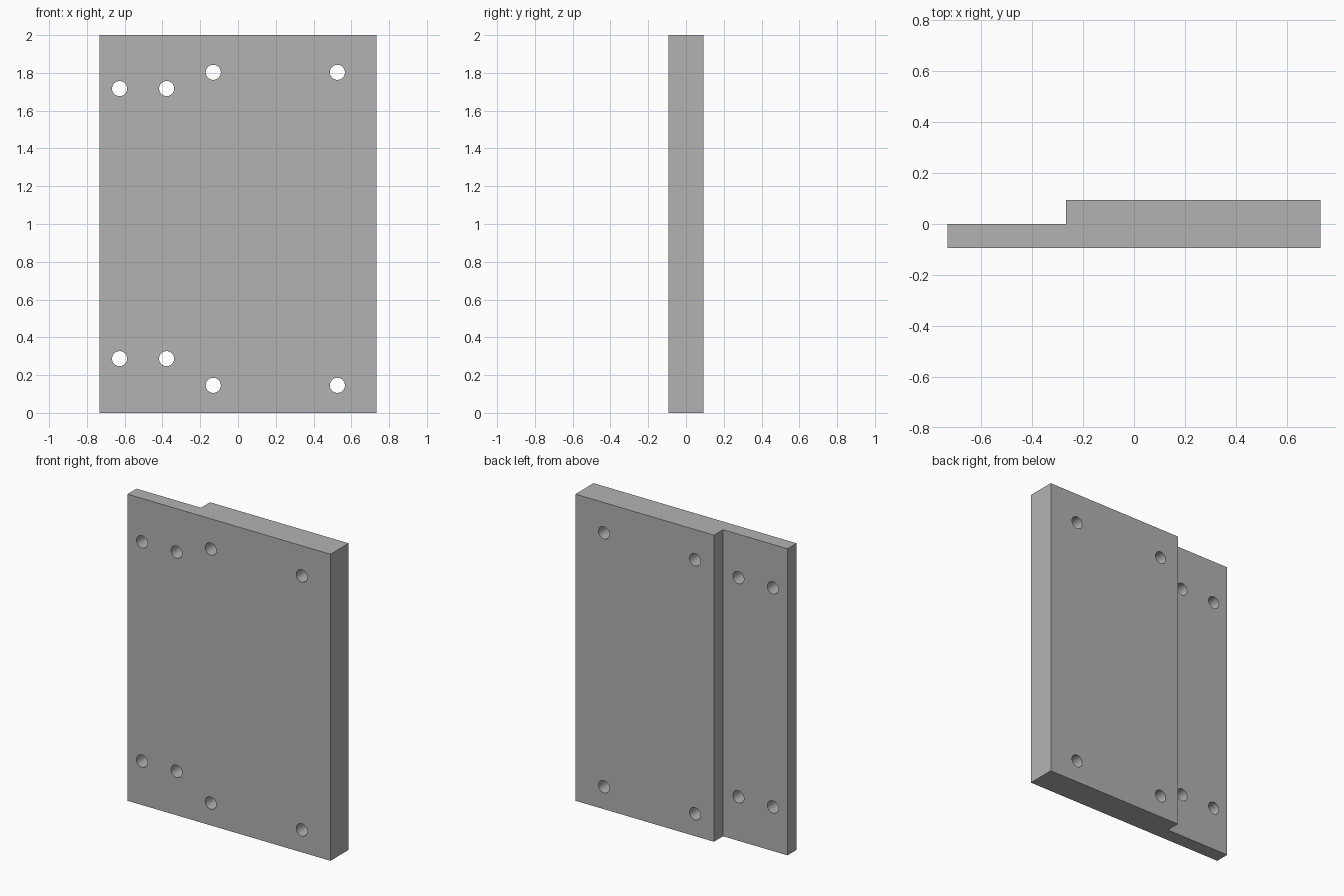
import bpy
import bmesh
from math import radians
from mathutils import Matrix

HEIGHT = 2.0
HALF_W = 0.733
HALF_T = 0.0935
STEP_X = -0.267
HOLE_R = 0.04

cube = bpy.data.objects.get("Cube")
if cube:
    bpy.data.objects.remove(cube, do_unlink=True)

grey = bpy.data.materials.new("plain grey")
grey.use_nodes = True
colour = (0.448, 0.448, 0.448, 1)
grey.diffuse_color = colour
grey.node_tree.nodes["Principled BSDF"].inputs["Base Color"].default_value = colour


def add_object(name, bm):
    bmesh.ops.recalc_face_normals(bm, faces=bm.faces)
    mesh = bpy.data.meshes.new(name)
    bm.to_mesh(mesh)
    bm.free()
    mesh.materials.append(grey)
    obj = bpy.data.objects.new(name, mesh)
    bpy.context.collection.objects.link(obj)
    return obj


# Stepped plate: a plan profile extruded upward
profile = [(-HALF_W, -HALF_T), (HALF_W, -HALF_T), (HALF_W, HALF_T),
           (STEP_X, HALF_T), (STEP_X, 0), (-HALF_W, 0)]
bm = bmesh.new()
base = bm.faces.new([bm.verts.new((x, y, 0)) for x, y in profile])
top = bmesh.ops.extrude_face_region(bm, geom=[base])["geom"]
bmesh.ops.translate(bm, vec=(0, 0, HEIGHT),
                    verts=[v for v in top if isinstance(v, bmesh.types.BMVert)])
plate = add_object("stepped_plate", bm)

# Drill cylinders: two rows on the thin flange, two on the thick body
holes = [(x, z) for x in (-0.627, -0.378) for z in (0.287, 1.717)]
holes += [(x, z) for x in (-0.131, 0.526) for z in (0.146, 1.803)]
bm = bmesh.new()
for x, z in holes:
    bmesh.ops.create_cone(bm, cap_ends=True, segments=32, radius1=HOLE_R,
                          radius2=HOLE_R, depth=0.5,
                          matrix=Matrix.Translation((x, 0, z)) @ Matrix.Rotation(radians(90), 4, "X"))
drills = add_object("hole_cutters", bm)
drills.hide_render = True

# Cut the holes, then remove the cutters
cut = plate.modifiers.new("holes", "BOOLEAN")
cut.operation = "DIFFERENCE"
cut.solver = "EXACT"
cut.object = drills
bpy.ops.object.select_all(action="DESELECT")
plate.select_set(True)
bpy.context.view_layer.objects.active = plate
bpy.ops.object.modifier_apply(modifier=cut.name)
bpy.data.objects.remove(drills, do_unlink=True)

# Smooth hole walls, sharp plate edges
bpy.ops.object.shade_smooth_by_angle(angle=radians(30))
